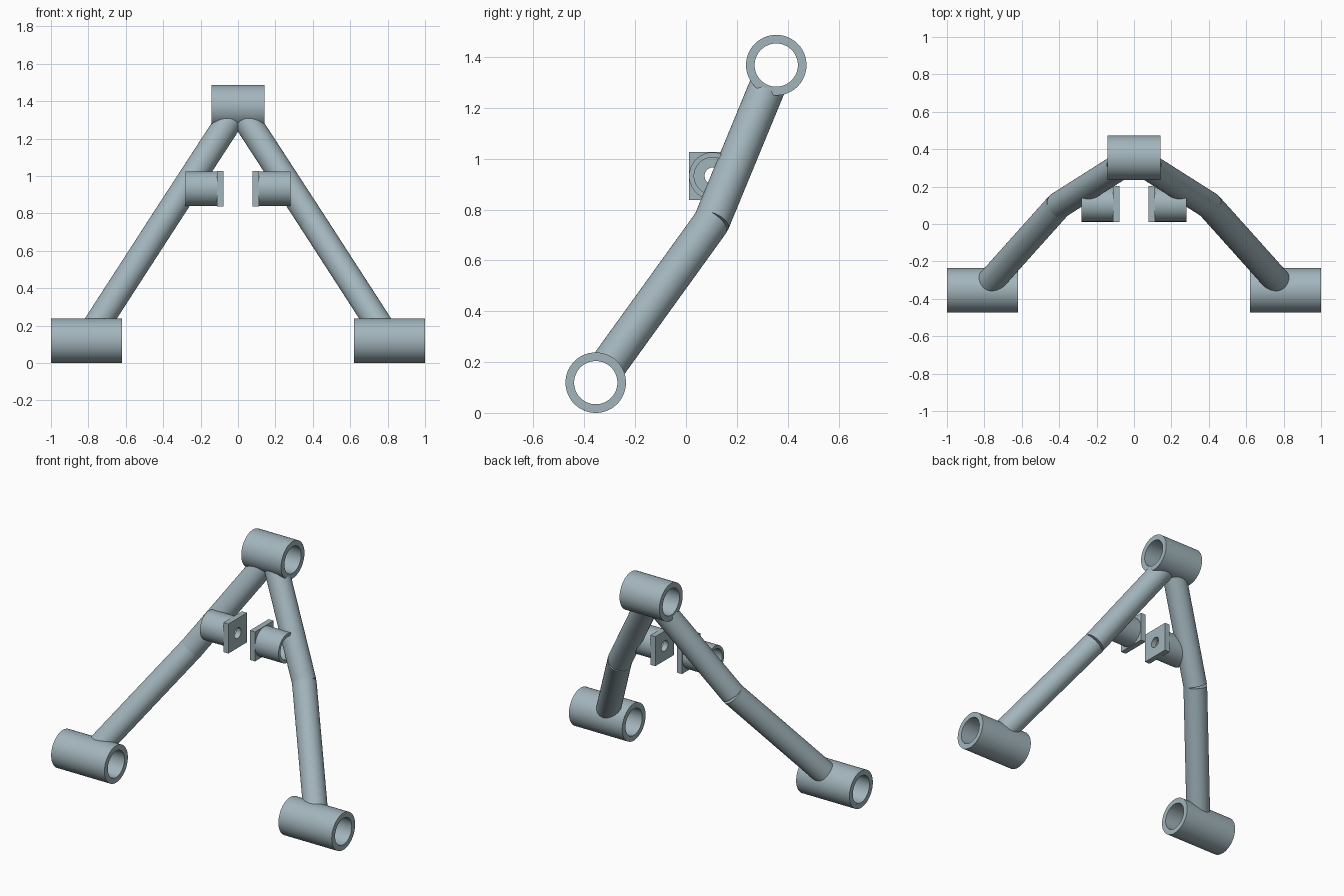
import bpy, bmesh
from math import sin, cos, pi, radians, sqrt
from mathutils import Vector

if "Cube" in bpy.data.objects:
    bpy.data.objects.remove(bpy.data.objects["Cube"])

N = 64
ANG = [2 * pi * i / N for i in range(N)]
steel = bpy.data.materials.new("blue_grey_steel")
steel.diffuse_color = (0.36, 0.46, 0.50, 1)
steel.use_nodes = True
steel.node_tree.nodes["Principled BSDF"].inputs["Base Color"].default_value = steel.diffuse_color


def circle(r):
    return [(r * cos(a), r * sin(a)) for a in ANG]


def square(h):
    return [(h * cos(a) / max(abs(cos(a)), abs(sin(a))),
             h * sin(a) / max(abs(cos(a)), abs(sin(a)))) for a in ANG]


def finish(name, bm, mirror):
    bmesh.ops.recalc_face_normals(bm, faces=bm.faces)
    me = bpy.data.meshes.new(name)
    bm.to_mesh(me)
    bm.free()
    me.materials.append(steel)
    ob = bpy.data.objects.new(name, me)
    bpy.context.collection.objects.link(ob)
    bpy.ops.object.select_all(action='DESELECT')
    ob.select_set(True)
    bpy.context.view_layer.objects.active = ob
    bpy.ops.object.shade_smooth_by_angle(angle=radians(10))
    if mirror:
        m = ob.modifiers.new("Mirror", 'MIRROR')
        m.use_mirror_merge = False
    return ob


def strip(bm, a, b):
    for i in range(N):
        j = (i + 1) % N
        bm.faces.new((a[i], a[j], b[j], b[i]))


def sleeve(name, outer, inner, x0, x1, y, z, mirror=True):
    """Hollow prism along x, centred on (y, z)."""
    bm = bmesh.new()
    loops = [[bm.verts.new((x, y + p[0], z + p[1])) for p in prof]
             for x, prof in ((x0, outer), (x1, outer), (x1, inner), (x0, inner))]
    for k in range(4):
        strip(bm, loops[k], loops[(k + 1) % 4])
    return finish(name, bm, mirror)


def onto_tube(q, d, axis, r):
    """Slide q along d until it lies at radius r from the x-parallel axis."""
    v = q - axis
    a = d.y ** 2 + d.z ** 2
    b = v.y * d.y + v.z * d.z
    c = v.y ** 2 + v.z ** 2 - r * r
    return q + d * ((-b + sqrt(b * b - a * c)) / a)


def arm(name, pivot, bend):
    """Rod coped to the sleeve at pivot and cut square at the bend."""
    d = (bend - pivot).normalized()
    u = d.cross(Vector((1, 0, 0))).normalized()
    w = d.cross(u)
    bm = bmesh.new()
    offs = [u * a + w * b for a, b in circle(0.072)]
    coped = [bm.verts.new(onto_tube(pivot + o, d, pivot, 0.1)) for o in offs]
    cut = [bm.verts.new(bend + o) for o in offs]
    strip(bm, coped, cut)
    bm.faces.new(cut)
    return finish(name, bm, True)


# Pivot sleeves
LOW = Vector((0.81, -0.355, 0.119))
BEND = Vector((0.402, 0.10, 0.75))
TOP = Vector((0.0, 0.355, 1.368))
sleeve("top_sleeve", circle(0.119), circle(0.085), -0.142, 0.142, TOP.y, TOP.z, False)
sleeve("lower_sleeve", circle(0.119), circle(0.085), 0.62, 1.0, LOW.y, LOW.z)

# Arms in two straight lengths, meeting at the bend
arm("lower_arm", LOW, BEND)
arm("upper_arm", TOP, BEND)

# Mounting brackets: short sleeve with a square drilled plate
sleeve("bracket_sleeve", circle(0.093), circle(0.073), 0.112, 0.28, 0.105, 0.932)
sleeve("bracket_plate", square(0.095), circle(0.034), 0.077, 0.113, 0.107, 0.932)
